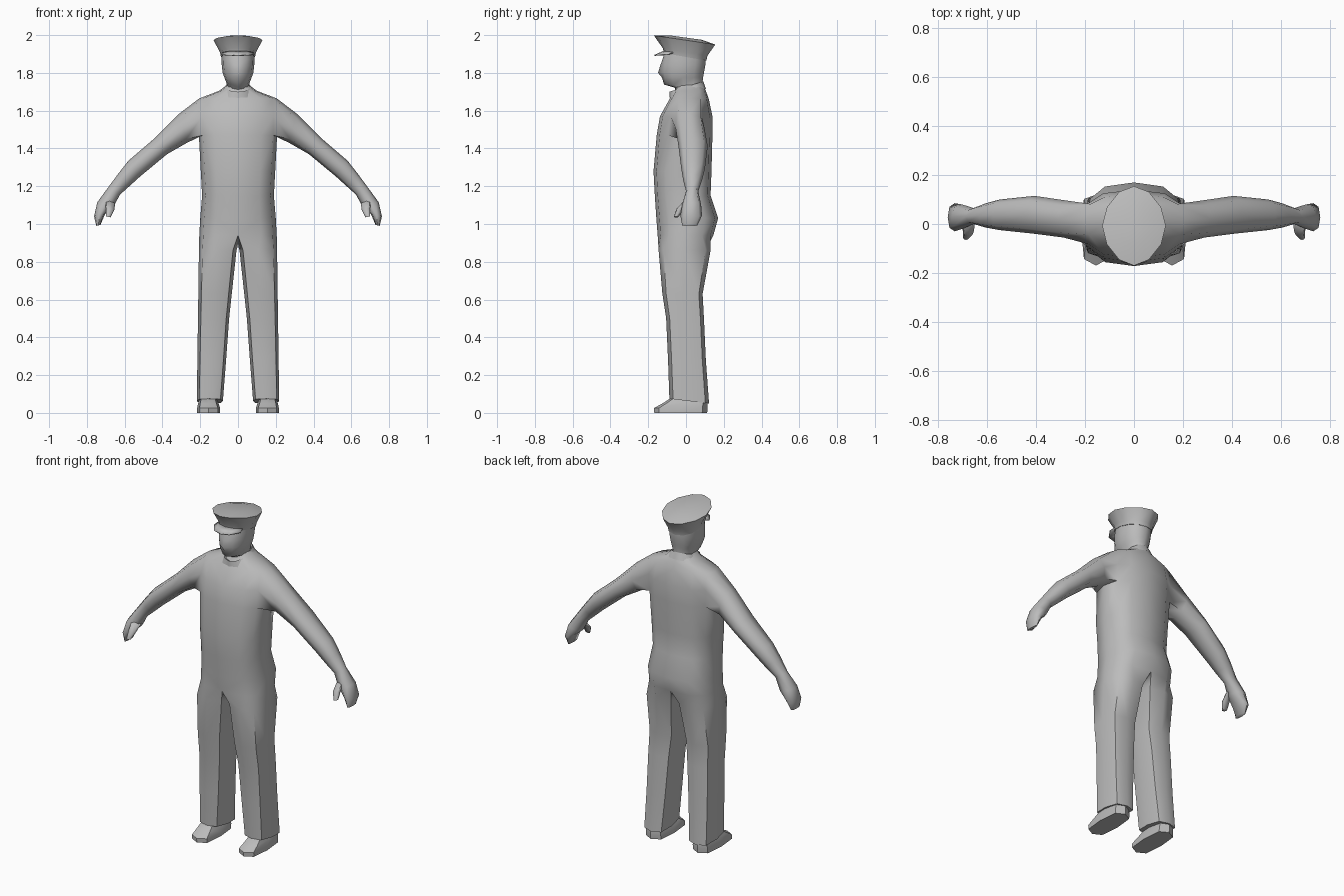
import bpy, bmesh, math
from mathutils import Vector

if "Cube" in bpy.data.objects:
    bpy.data.objects.remove(bpy.data.objects["Cube"])

grey = bpy.data.materials.new("plain_grey")
grey.diffuse_color = (0.5, 0.5, 0.5, 1)
grey.use_nodes = True
grey.node_tree.nodes["Principled BSDF"].inputs["Base Color"].default_value = grey.diffuse_color


def spow(v, e):
    return math.copysign(abs(v) ** e, v)


def half_ring(w, yf, yb, zf, zb, e=0.75):
    """Seven points on the +x side, from front centre round to back centre."""
    pts = []
    for k in range(7):
        t = math.pi * k / 6
        s, c = spow(math.sin(t), e), spow(math.cos(t), e)
        if k in (0, 6):
            s = 0
        if k == 3:
            c = 0
        pts.append(Vector((w * s, (yf + yb) / 2 + (yf - yb) / 2 * c,
                           (zf + zb) / 2 + (zf - zb) / 2 * c)))
    return pts


def oct_ring(xi, xo, yf, yb, zf, zb, e=0.6):
    """Eight points seen from above, starting at the front inner corner."""
    pts = []
    for k in range(8):
        a = math.radians(45 * (k - 3))
        c, s = spow(math.cos(a), e), spow(math.sin(a), e)
        pts.append(Vector(((xi + xo) / 2 + (xo - xi) / 2 * c,
                           (yf + yb) / 2 + (yb - yf) / 2 * s,
                           (zf + zb) / 2 + (zb - zf) / 2 * s)))
    return pts


def limb_ring(top, bottom, yf, yb, e=0.85):
    """Eight points across a limb, starting at the bottom front."""
    t, b = Vector((top[0], 0, top[1])), Vector((bottom[0], 0, bottom[1]))
    pts = []
    for k in range(8):
        a = math.radians(45 * k - 135)
        c, s = spow(math.cos(a), e), spow(math.sin(a), e)
        pts.append((t + b) / 2 + (t - b) / 2 * s
                   + Vector((0, (yf + yb) / 2 + (yb - yf) / 2 * c, 0)))
    return pts


def add(bm, pts):
    return [bm.verts.new(p) for p in pts]


def bridge(bm, a, b, closed, skip=()):
    n = len(a)
    for k in range(n if closed else n - 1):
        if k not in skip:
            j = (k + 1) % n
            bm.faces.new((a[k], a[j], b[j], b[k]))


def loft(bm, rings, closed, start=True, end=True):
    vs = [add(bm, r) for r in rings]
    for a, b in zip(vs, vs[1:]):
        bridge(bm, a, b, closed)
    if start:
        bm.faces.new(vs[0][::-1])
    if end:
        bm.faces.new(vs[-1])
    return vs


def finish(bm, name, angle=60, thick=0):
    bmesh.ops.recalc_face_normals(bm, faces=bm.faces)
    me = bpy.data.meshes.new(name)
    bm.to_mesh(me)
    bm.free()
    me.materials.append(grey)
    ob = bpy.data.objects.new(name, me)
    bpy.context.collection.objects.link(ob)
    bpy.ops.object.select_all(action='DESELECT')
    ob.select_set(True)
    bpy.context.view_layer.objects.active = ob
    bpy.ops.object.shade_smooth_by_angle(angle=math.radians(angle))
    mirror = ob.modifiers.new("mirror", 'MIRROR')
    mirror.use_clip = True
    mirror.merge_threshold = 0.0005
    if thick:
        ob.modifiers.new("solid", 'SOLIDIFY').thickness = thick
    return ob


# Clothed body: torso rings with an arm hole and an open leg hole
bm = bmesh.new()
torso = [(0.94, 0.205, -0.15, 0.145), (1.03, 0.20, -0.157, 0.17),
         (1.15, 0.19, -0.165, 0.13), (1.28, 0.197, -0.172, 0.135),
         (1.47, 0.207, -0.155, 0.14), (1.57, 0.21, -0.138, 0.14),
         (1.665, 0.205, -0.085, 0.12), (1.705, 0.10, -0.06, 0.105),
         (1.735, 0.06, -0.05, 0.09)]
vs = [add(bm, half_ring(w, yf, yb, z, z)) for z, w, yf, yb in torso]
for i, (a, b) in enumerate(zip(vs, vs[1:])):
    bridge(bm, a, b, False, (2, 3) if i in (4, 5) else ())

# Sleeves and hands continue from the arm hole
lo, mid, hi = vs[4:7]
prev = [lo[2], lo[3], lo[4], mid[4], hi[4], hi[3], hi[2], mid[2]]
bmesh.ops.delete(bm, geom=[mid[3]], context='VERTS')
for r in [((0.31, 1.585), (0.27, 1.43), -0.055, 0.098),
          ((0.44, 1.455), (0.375, 1.37), -0.04, 0.115),
          ((0.58, 1.335), (0.52, 1.25), -0.025, 0.10),
          ((0.635, 1.265), (0.575, 1.2), -0.015, 0.085),
          ((0.688, 1.193), (0.625, 1.155), 0.0, 0.065),
          ((0.745, 1.115), (0.66, 1.09), -0.02, 0.08),
          ((0.762, 1.04), (0.705, 1.05), -0.03, 0.085),
          ((0.75, 0.99), (0.728, 0.995), -0.02, 0.06)]:
    cur = add(bm, limb_ring(*r))
    bridge(bm, prev, cur, True)
    prev = cur
bm.faces.new(prev)

# Trouser legs continue from the bottom of the torso
prev = vs[0] + [bm.verts.new((0, 0, 0.885))]
for r in [(0.008, 0.207, -0.145, 0.13, 0.86, 0.86),
          (0.033, 0.21, -0.125, 0.088, 0.63, 0.63),
          (0.047, 0.212, -0.105, 0.095, 0.5, 0.5),
          (0.063, 0.215, -0.095, 0.105, 0.28, 0.28),
          (0.08, 0.218, -0.088, 0.122, 0.075, 0.05)]:
    cur = add(bm, oct_ring(*r))
    bridge(bm, prev, cur, True)
    prev = cur
bm.faces.new(prev)
finish(bm, "clothed_body")

# Thumbs
bm = bmesh.new()
loft(bm, [limb_ring((0.705, 1.13), (0.65, 1.11), -0.012, 0.03),
          limb_ring((0.70, 1.085), (0.655, 1.075), -0.05, -0.01),
          limb_ring((0.70, 1.04), (0.675, 1.035), -0.065, -0.04)], True)
finish(bm, "thumbs")

# Shoes
bm = bmesh.new()
loft(bm, [oct_ring(*r) for r in [
    (0.095, 0.216, -0.168, 0.112, 0, 0), (0.095, 0.216, -0.17, 0.115, 0.025, 0.03),
    (0.105, 0.21, -0.125, 0.112, 0.05, 0.06), (0.115, 0.2, -0.07, 0.105, 0.085, 0.085)]], True)
finish(bm, "shoes", 50)

# Neck and head, with the nose pulled out of the centre line
bm = bmesh.new()
rings = []
for z, w, yf, yb, nose in [
        (1.66, 0.055, -0.045, 0.085, 0), (1.722, 0.057, -0.06, 0.085, 0),
        (1.738, 0.058, -0.112, 0.087, 0.004), (1.775, 0.072, -0.124, 0.09, 0.003),
        (1.80, 0.081, -0.128, 0.095, 0.02), (1.84, 0.086, -0.126, 0.102, 0.01),
        (1.87, 0.087, -0.125, 0.105, 0), (1.92, 0.088, -0.11, 0.105, 0)]:
    ring = half_ring(w, yf, yb, z, z, 0.9)
    ring[0].y -= nose
    rings.append(ring)
loft(bm, rings, False)
finish(bm, "head")

# Collar, high at the nape and opening at the throat
bm = bmesh.new()
loft(bm, [half_ring(0.095, -0.088, 0.105, 1.668, 1.715, 0.9),
          half_ring(0.066, -0.088, 0.092, 1.70, 1.755, 0.9),
          half_ring(0.058, -0.07, 0.086, 1.69, 1.75, 0.9)], False, False, False)
finish(bm, "collar", 50)

# Cap: band, flared crown and shallow domed top
bm = bmesh.new()
loft(bm, [half_ring(*r) for r in [
    (0.09, -0.118, 0.108, 1.905, 1.865, 0.9), (0.096, -0.122, 0.113, 1.93, 1.89, 0.9),
    (0.13, -0.17, 0.155, 1.998, 1.95, 1.1), (0.07, -0.09, 0.085, 1.999, 1.975, 1)]], False)
finish(bm, "cap", 45)

# Visor
bm = bmesh.new()
inner = half_ring(0.09, -0.116, 0.108, 1.918, 1.89, 0.9)[:3]
outer = [(0, -0.168, 1.895), (0.05, -0.155, 1.897), (0.088, -0.10, 1.9)]
loft(bm, [inner, outer], False, False, False)
finish(bm, "visor", 45, 0.006)
